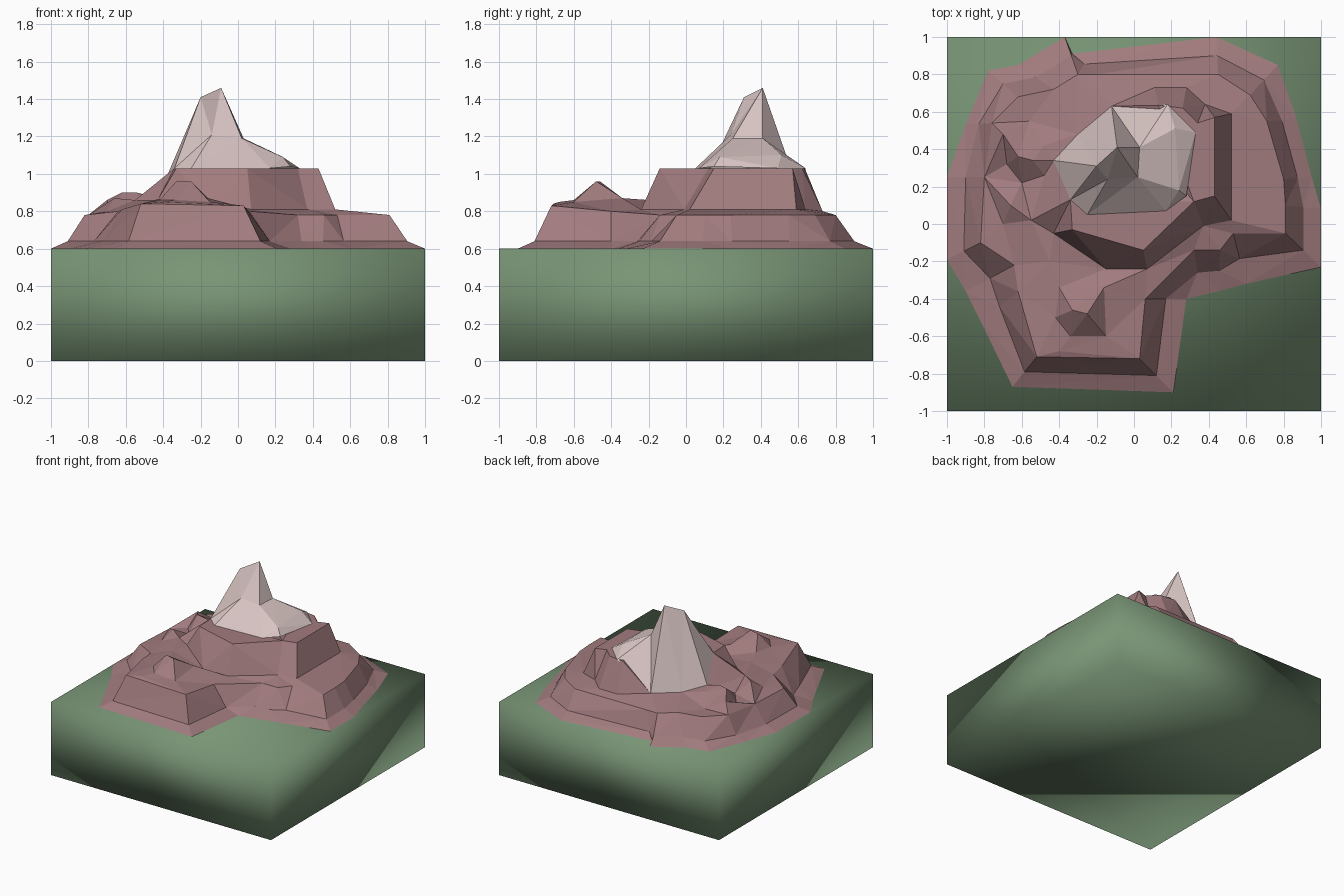
import bpy
from mathutils import Vector
from mathutils.geometry import delaunay_2d_cdt

if "Cube" in bpy.data.objects:
    bpy.data.objects.remove(bpy.data.objects["Cube"])


def colour(obj, name, rgb):
    mat = bpy.data.materials.new(name)
    mat.diffuse_color = (*rgb, 1)
    mat.use_nodes = True
    mat.node_tree.nodes["Principled BSDF"].inputs["Base Color"].default_value = mat.diffuse_color
    obj.data.materials.append(mat)


def terrain(name, closed, opened, loose):
    """Faceted height surface through contour lines and single points."""
    pts, edges = [], []
    for lines, loop in ((closed, True), (opened, False)):
        for line in lines:
            s, n = len(pts), len(line)
            pts += line
            edges += [(s + i, s + (i + 1) % n) for i in range(n if loop else n - 1)]
    pts += loose
    v, _, f, orig, _, _ = delaunay_2d_cdt([Vector(p[:2]) for p in pts], edges, [], 1, 1e-5)
    verts = []
    for co, src in zip(v, orig):
        k = src[0] if src else min(range(len(pts)), key=lambda i: (Vector(pts[i][:2]) - co).length)
        verts.append((co.x, co.y, pts[k][2]))
    mesh = bpy.data.meshes.new(name)
    mesh.from_pydata(verts, [], f)
    obj = bpy.data.objects.new(name, mesh)
    bpy.context.collection.objects.link(obj)
    return obj


# Grassy ground block, softly shaded
bpy.ops.mesh.primitive_cube_add(size=2, location=(0, 0, 0.3))
ground = bpy.context.object
ground.name = "ground_block"
ground.scale.z = 0.3
bpy.ops.object.transform_apply(location=False, rotation=False, scale=True)
bpy.ops.object.shade_smooth()
colour(ground, "grass", (0.19, 0.30, 0.18))

# Lower shelf: foot outline and matching rim
foot = [(.44, 1), (.77, .85), (.87, .56), (.95, .25), (1, .08), (1, -.23), (.6, -.32),
        (.45, -.36), (.36, -.38), (.28, -.4), (.21, -.9), (-.65, -.87), (-.82, -.52),
        (-.9, -.36), (-1, -.19), (-1, .25), (-.9, .53), (-.78, .82), (-.62, .85),
        (-.37, 1), (-.33, .91)]
rim = [(.45, .8, .78), (.62, .69, .78), (.71, .55, .78), (.8, .24, .78), (.81, .1, .78),
       (.81, -.05, .78), (.53, -.05, .78), (.46, -.14, .78), (.32, -.14, .78),
       (.06, -.4, .8), (.03, -.72, .83), (-.52, -.71, .84), (-.62, -.36, .81),
       (-.64, -.22, .8), (-.82, -.1, .78), (-.8, .25, .78), (-.76, .54, .79),
       (-.62, .68, .79), (-.43, .72, .79), (-.3, .8, .78), (-.2, .8, .78)]
wall_base = [((a[0] + b[0]) / 2, (a[1] + b[1]) / 2, .64) for a, b in zip(foot, rim)]
foot = [(x, y, .6) for x, y in foot]

# Upper cliff: bottom line, then top outline
cliff_base = [(-.43, -.05, .86), (-.15, -.24, .81), (.07, -.24, .81), (.37, -.01, .81),
              (.52, .02, .81), (.52, .59, .81), (.38, .64, .81), (.28, .73, .8), (.11, .73, .8)]
low_foot = [(-.12, .63, .83), (-.3, .48, .83), (-.43, .34, .87), (-.34, .13, 1.03)]
cliff_top = [(-.33, -.03, 1.03), (.05, -.14, 1.03), (.32, .12, 1.03), (.43, .15, 1.03),
             (.43, .57, 1.03), (.34, .54, 1.03), (.26, .62, 1.03), (.13, .635, 1.03)] + low_foot

# Boulders and knolls on the shelf
knolls = [(-.33, -.46, .96), (-.25, -.48, .96), (-.42, -.5, .86), (-.34, -.6, .86),
          (-.15, -.6, .85), (-.16, -.34, .87), (-.4, -.34, .87), (-.4, -.68, .85),
          (-.62, .36, .9), (-.54, .34, .9), (-.48, .42, .86), (-.48, .26, .85),
          (-.7, .48, .86), (-.68, .32, .79), (-.6, .22, .8), (-.66, .1, .87),
          (-.55, .02, .86), (-.7, 0, .8), (-.56, .55, .79), (-.45, -.2, .86)]
rock = terrain("rock_terraces", [foot, wall_base, rim, cliff_top], [cliff_base], knolls)
colour(rock, "rose_rock", (0.36, 0.20, 0.21))

# Pale summit
peak_foot = [(-.25, .05, 1.03), (.17, .07, 1.03), (.28, .15, 1.04), (.33, .49, 1.03),
             (.18, .64, 1.03)] + low_foot
summit = [(-.09, .41, 1.46), (-.2, .31, 1.41), (.02, .25, 1.19), (.03, .41, 1.19),
          (.24, .18, 1.09), (.22, .51, 1.1), (-.14, .24, 1.21)]
peak = terrain("pale_peak", [peak_foot], [], summit)
colour(peak, "pale_stone", (0.68, 0.55, 0.54))
